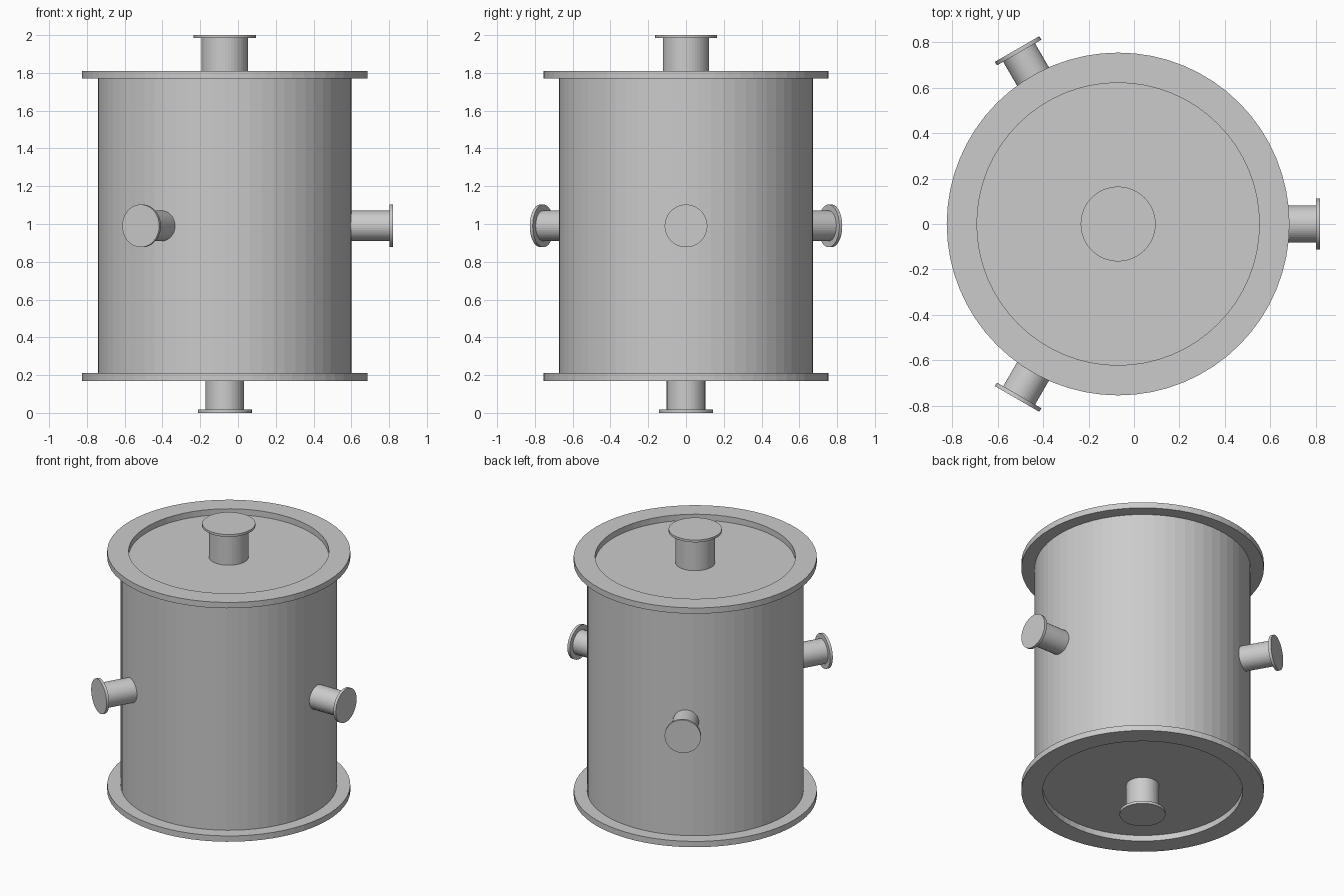
import bpy, math
from mathutils import Matrix, Vector

if "Cube" in bpy.data.objects:
    bpy.data.objects.remove(bpy.data.objects["Cube"])

CX = -0.07          # vessel axis
Z_MID = 0.99        # height of the side nozzles


def lathe(name, profile, sides, closed=False, matrix=Matrix()):
    """Spin an (r, z) profile round z; open profiles get end caps."""
    n = len(profile)
    verts = [(r * math.cos(2 * math.pi * s / sides),
              r * math.sin(2 * math.pi * s / sides), z)
             for r, z in profile for s in range(sides)]
    faces = []
    for i in range(n if closed else n - 1):
        j = (i + 1) % n
        for s in range(sides):
            t = (s + 1) % sides
            faces.append((i * sides + s, i * sides + t, j * sides + t, j * sides + s))
    if not closed:
        faces.append(tuple(reversed(range(sides))))
        faces.append(tuple(range((n - 1) * sides, n * sides)))
    mesh = bpy.data.meshes.new(name)
    mesh.from_pydata(verts, [], faces)
    mesh.update()
    obj = bpy.data.objects.new(name, mesh)
    obj.matrix_world = Matrix.Translation((CX, 0, 0)) @ matrix
    bpy.context.collection.objects.link(obj)
    return obj


def nozzle(name, start, end, r_pipe, r_cap, t_cap, matrix):
    """Pipe stub with a wider blind flange on its outer end."""
    lathe(name, [(r_pipe, start), (r_pipe, end - t_cap),
                 (r_cap, end - t_cap), (r_cap, end)], 48, matrix=matrix)


# Closed cylindrical body
lathe("vessel_body", [(0.672, 0.21), (0.672, 1.77)], 64)

# Ring flanges at both ends, leaving shallow recesses
for name, z0 in (("bottom_flange", 0.17), ("top_flange", 1.77)):
    lathe(name, [(0.622, z0), (0.755, z0), (0.755, z0 + 0.04), (0.622, z0 + 0.04)],
          64, closed=True)

# Top and bottom nozzles
nozzle("top_nozzle", 1.77, 2.0, 0.123, 0.165, 0.016, Matrix())
flip = Matrix.Rotation(math.pi, 4, 'X')
nozzle("bottom_nozzle", -0.21, 0.0, 0.102, 0.143, 0.018, flip)

# Three side nozzles spaced evenly round the body
for k in range(3):
    m = (Matrix.Translation((0, 0, Z_MID))
         @ Matrix.Rotation(k * 2 * math.pi / 3, 4, 'Z')
         @ Matrix.Rotation(math.pi / 2, 4, 'Y'))
    nozzle(f"side_nozzle_{k + 1}", 0.64, 0.89, 0.081, 0.113, 0.018, m)
